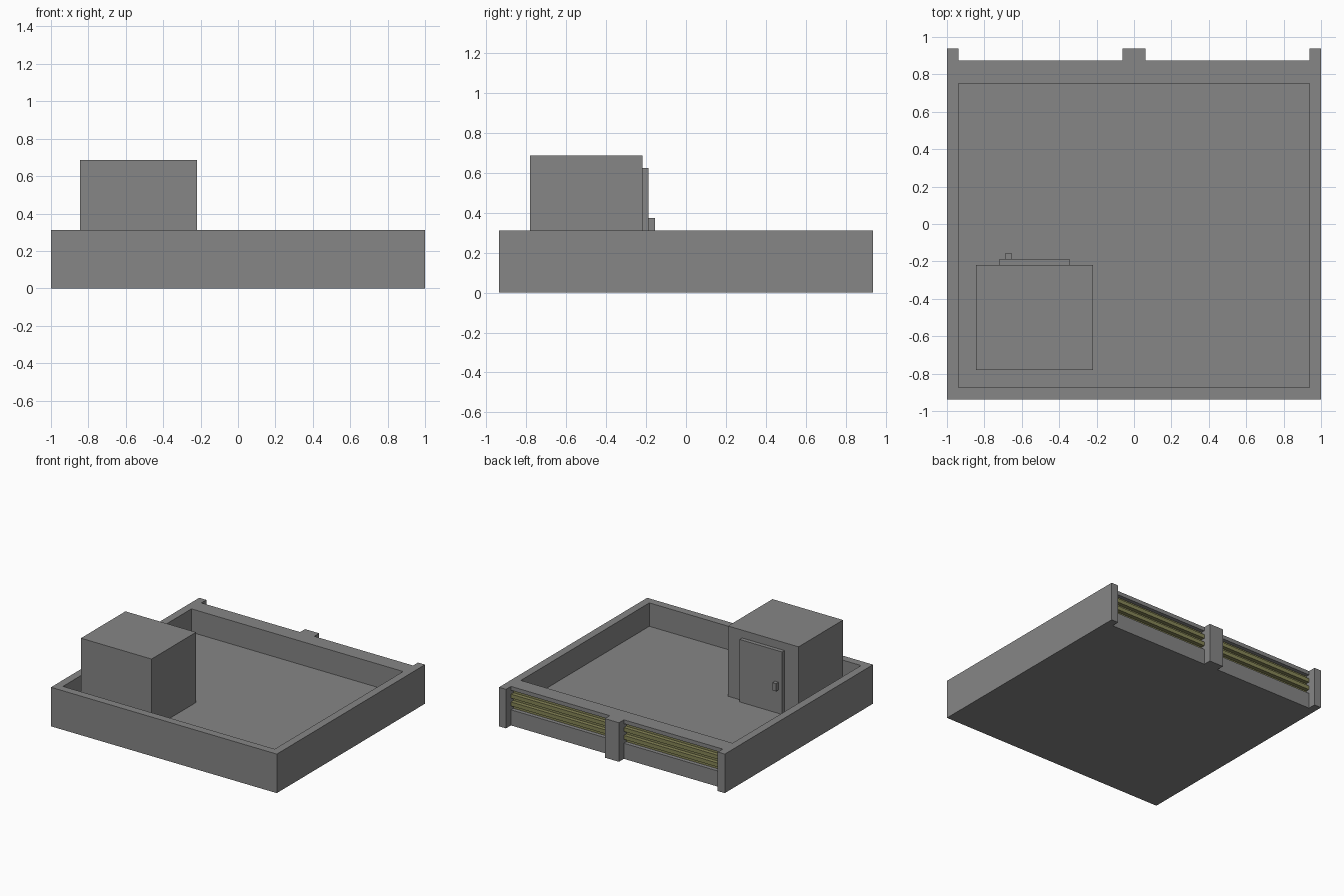
import bpy
import bmesh
from mathutils import Vector

U = 1 / 32  # design module

default = bpy.data.objects.get("Cube")
if default:
    bpy.data.objects.remove(default)


def material(name, rgb):
    mat = bpy.data.materials.new(name)
    mat.use_nodes = True
    mat.diffuse_color = (*rgb, 1)
    mat.node_tree.nodes["Principled BSDF"].inputs["Base Color"].default_value = (*rgb, 1)
    return mat


concrete = material("concrete grey", (0.24, 0.24, 0.24))
olive = material("olive", (0.24, 0.235, 0.095))


def finish(name, bm, mat):
    bmesh.ops.recalc_face_normals(bm, faces=bm.faces)
    mesh = bpy.data.meshes.new(name)
    bm.to_mesh(mesh)
    bm.free()
    mesh.materials.append(mat)
    obj = bpy.data.objects.new(name, mesh)
    bpy.context.scene.collection.objects.link(obj)
    return obj


def box(name, x, y, z, mat=concrete):
    """Box from (min, max) pairs, given in modules."""
    bm = bmesh.new()
    bmesh.ops.create_cube(bm, size=1)
    for v in bm.verts:
        v.co = Vector([(a + b) / 2 + c * (b - a) for (a, b), c in zip((x, y, z), v.co)]) * U
    return finish(name, bm, mat)


def extrude_x(name, profile, x0, x1, mat):
    """Prism along x from a (y, z) profile in modules."""
    bm = bmesh.new()
    face = bm.faces.new([bm.verts.new((x0 * U, y * U, z * U)) for y, z in profile])
    moved = bmesh.ops.extrude_face_region(bm, geom=[face])["geom"]
    bmesh.ops.translate(bm, vec=((x1 - x0) * U, 0, 0),
                        verts=[g for g in moved if isinstance(g, bmesh.types.BMVert)])
    return finish(name, bm, mat)


# Roof slab and parapet
box("roof_slab", (-32, 32), (-30, 28), (0, 4))
box("front_parapet", (-32, 32), (-30, -28), (4, 10))
for name, x in (("right_parapet", (-32, -30)), ("left_parapet", (30, 32))):
    box(name, x, (-28, 28), (4, 10))
box("back_parapet", (-30, 30), (24, 26), (4, 10))
box("back_coping", (-30, 30), (26, 28), (9, 10))

# Back posts
for name, x in (("right_post", (-32, -30)), ("middle_post", (-2, 2)), ("left_post", (30, 32))):
    box(name, x, (28, 30), (0, 10))
box("middle_post_core", (-2, 2), (26, 28), (4, 9))

# Ridged panels recessed in the back wall
outer, inner = 28, 27
profile = [(26, 4)]
for z in range(4, 9):
    y = outer if z % 2 else inner
    profile += [(y, z), (y, z + 1)]
profile.append((26, 9))
for name, x0 in (("right_panel", -30), ("left_panel", 2)):
    extrude_x(name, profile, x0, x0 + 28, olive)

# Stair house with door and handle
box("stair_house", (-27, -7), (-25, -7), (4, 22))
box("door", (-23, -11), (-7, -6), (4, 20))
box("door_handle", (-22, -21), (-6, -5), (10, 12))
